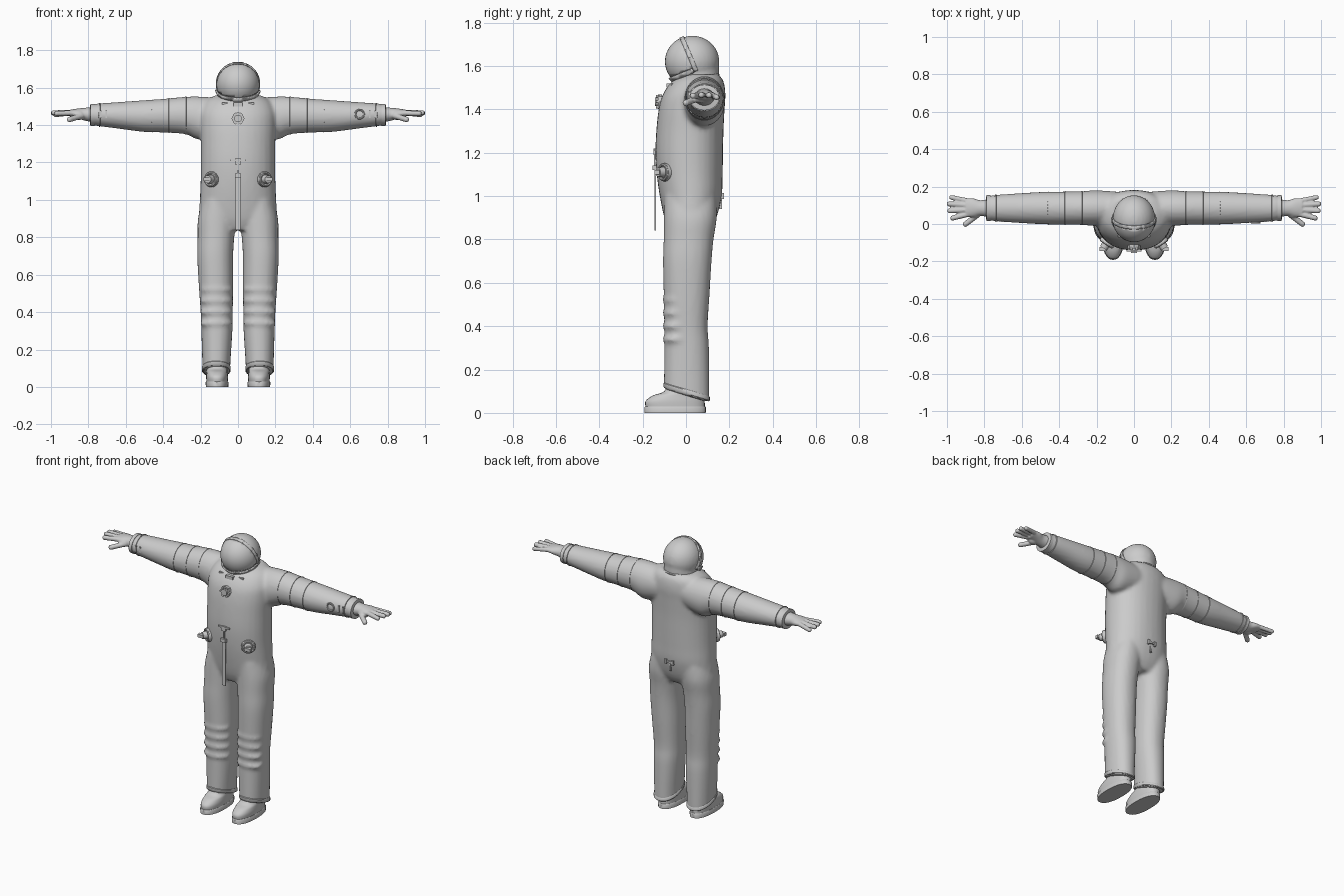
import bpy, bmesh, math
from mathutils import Vector, Matrix

cube = bpy.data.objects.get("Cube")
if cube:
    bpy.data.objects.remove(cube)

grey = bpy.data.materials.new("suit grey")
grey.use_nodes = True
grey.diffuse_color = (0.6, 0.6, 0.6, 1)
grey.node_tree.nodes["Principled BSDF"].inputs["Base Color"].default_value = (0.6, 0.6, 0.6, 1)


def finish(name, bm, voxel=0, smooth=0):
    """Make a shaded object; with a voxel size its pieces blend into one skin."""
    bmesh.ops.recalc_face_normals(bm, faces=bm.faces)
    for f in bm.faces:
        f.smooth = True
    mesh = bpy.data.meshes.new(name)
    bm.to_mesh(mesh)
    bm.free()
    mesh.set_sharp_from_angle(angle=math.radians(40))
    mesh.materials.append(grey)
    ob = bpy.data.objects.new(name, mesh)
    bpy.context.collection.objects.link(ob)
    if voxel:
        mod = ob.modifiers.new("Blend", 'REMESH')
        mod.mode, mod.voxel_size, mod.use_smooth_shade = 'VOXEL', voxel, True
        mod = ob.modifiers.new("Soften", 'SMOOTH')
        mod.factor, mod.iterations = 0.5, smooth
    return ob


def spline(st, steps=4):
    """Catmull-Rom through the stations."""
    out = []
    for i in range(len(st) - 1):
        a, b, c, d = (st[max(0, min(len(st) - 1, i + k))] for k in (-1, 0, 1, 2))
        for j in range(steps):
            t = j / steps
            out.append([q + t / 2 * (r - p + t * (2 * p - 5 * q + 4 * r - s + t * (3 * (q - r) + s - p)))
                        for p, q, r, s in zip(a, b, c, d)])
    return out + [list(st[-1])]


def loft(bm, stations, axis='z', side=1, power=2.0, segs=32):
    """Stations: position on axis, two centre values, two radii."""
    rings = []
    for w, cu, cv, ru, rv in stations:
        ring = []
        for k in range(segs):
            a = math.tau * k / segs
            c, s = math.cos(a), math.sin(a)
            u = cu + ru * math.copysign(abs(c) ** (2 / power), c)
            v = cv + rv * math.copysign(abs(s) ** (2 / power), s)
            ring.append(bm.verts.new((side * u, v, w) if axis == 'z' else (side * w, u, v)))
        rings.append(ring)
    for r0, r1 in zip(rings, rings[1:]):
        for k in range(segs):
            bm.faces.new((r0[k], r0[(k + 1) % segs], r1[(k + 1) % segs], r1[k]))
    bm.faces.new(rings[0])
    bm.faces.new(rings[-1])


def ball(bm, pos, scale, segs=32):
    m = Matrix.Translation(pos) @ Matrix.Diagonal((*scale, 1))
    bmesh.ops.create_uvsphere(bm, u_segments=segs, v_segments=segs // 2, radius=1, matrix=m)


def capsule(bm, p, q, r):
    """Sphere pulled out along its own axis."""
    d = q - p
    verts = bmesh.ops.create_uvsphere(bm, u_segments=14, v_segments=10, radius=r)['verts']
    turn = d.to_track_quat('Z', 'Y')
    for v in verts:
        far = d if v.co.z > r * .01 else Vector()
        v.co = p + far + turn @ v.co


def box(bm, pos, size):
    m = Matrix.Translation(pos) @ Matrix.Diagonal((*size, 1))
    bmesh.ops.create_cube(bm, size=1, matrix=m)


def disc(bm, pos, direction, r, depth, segs=24, r2=None):
    m = Matrix.Translation(pos) @ Vector(direction).to_track_quat('Z', 'Y').to_matrix().to_4x4()
    bmesh.ops.create_cone(bm, cap_ends=True, segments=segs, radius1=r, radius2=r2 or r, depth=depth, matrix=m)


def torus(bm, pos, direction, r, t, segs=32, sides=8):
    q = Vector(direction).to_track_quat('Z', 'Y')
    grid = [[bm.verts.new(Vector(pos) + q @ Vector(((r + t * math.cos(b)) * math.cos(a),
             (r + t * math.cos(b)) * math.sin(a), t * math.sin(b))))
             for b in [math.tau * j / sides for j in range(sides)]]
            for a in [math.tau * i / segs for i in range(segs)]]
    for i in range(segs):
        for j in range(sides):
            n, k = (i + 1) % segs, (j + 1) % sides
            bm.faces.new((grid[i][j], grid[n][j], grid[n][k], grid[i][k]))


def keep_above(bm, point, normal):
    bmesh.ops.bisect_plane(bm, geom=bm.verts[:] + bm.edges[:] + bm.faces[:],
                           plane_co=point, plane_no=normal, clear_inner=True)


TORSO = [(.84, 0, .015, .15, .09), (.9, 0, .02, .205, .12), (1.0, 0, .022, .204, .143),
         (1.1, 0, .017, .2, .152), (1.2, 0, .015, .199, .156), (1.3, 0, .018, .199, .155),
         (1.4, 0, .026, .203, .152), (1.47, 0, .038, .2, .144), (1.53, 0, .055, .17, .118),
         (1.56, 0, .07, .12, .08)]
ARM = spline([(.05, .085, 1.45, .085, .09), (.2, .085, 1.437, .095, .115), (.28, .085, 1.451, .09, .1),
              (.4, .085, 1.45, .088, .09), (.5, .085, 1.448, .086, .085), (.65, .085, 1.452, .077, .07),
              (.75, .085, 1.455, .069, .06), (.79, .085, 1.453, .062, .052)], 8)
LEG = [(.03, .115, .003, .074, .105), (.1, .116, .003, .074, .105), (.3, .113, .003, .083, .103),
       (.4, .114, .0, .086, .1), (.55, .118, .003, .092, .106), (.7, .122, .006, .096, .112),
       (.8, .118, .012, .098, .115), (.9, .112, .02, .102, .122), (1.0, .1, .02, .09, .12)]

# Suit: trousers with knee ribs and a sloping hem, torso and sleeves
bm = bmesh.new()
for s in (1, -1):
    loft(bm, spline(LEG), side=s, power=2.2)
    for z in (.34, .4, .46, .52):
        ball(bm, (s * .116, -.04, z), (.088, .069, .026))
keep_above(bm, (0, 0, .08), (0, .3, 1))
bmesh.ops.holes_fill(bm, edges=[e for e in bm.edges if e.is_boundary])
loft(bm, spline(TORSO), power=2.15)
for s in (1, -1):
    loft(bm, ARM, 'x', s)
finish("suit", bm, voxel=.012, smooth=3)

for s, tag in ((1, "left"), (-1, "right")):
    # Boot with a flat sole
    bm = bmesh.new()
    loft(bm, spline([(.028, .112, -.05, .057, .137), (.055, .112, -.05, .058, .136), (.08, .112, -.035, .056, .118),
                     (.1, .112, -.01, .056, .09), (.15, .112, 0, .058, .08)]), side=s, power=2.3)
    finish(tag + "_boot", bm)
    bm = bmesh.new()
    loft(bm, [(0, .112, -.05, .06, .141), (.025, .112, -.05, .061, .142), (.03, .112, -.05, .058, .138)],
         side=s, power=2.3)
    finish(tag + "_sole", bm)

    # Trouser hem
    bm = bmesh.new()
    loft(bm, [(z, .116, .003, r, r + .03) for z, r in ((.085, .073), (.09, .077), (.105, .077), (.11, .073))],
         side=s, power=2.2)
    for v in bm.verts:
        v.co.z -= .3 * v.co.y
    finish(tag + "_hem", bm)

    # Glove: palm, four fingers, thumb
    bm = bmesh.new()
    loft(bm, spline([(.77, .085, 1.455, .05, .042), (.82, .085, 1.458, .042, .034), (.86, .087, 1.462, .05, .026),
                     (.9, .088, 1.464, .05, .018)]), 'x', s)
    ball(bm, (s * .85, .06, 1.452), (.035, .03, .025), 16)
    for p, q, r in [((.89, .124, 1.464), (.975, .142, 1.455), .0135), ((.89, .1, 1.466), (.987, .107, 1.464), .0145),
                    ((.89, .075, 1.466), (.984, .071, 1.466), .0145), ((.89, .052, 1.464), (.968, .032, 1.462), .0145),
                    ((.835, .05, 1.45), (.9, .0, 1.43), .0155)]:
        flip = Vector((s, 1, 1))
        capsule(bm, flip * Vector(p), flip * Vector(q), r)
    finish(tag + "_glove", bm, voxel=.005, smooth=2)

    # Cuffs and sleeve seam bands
    bm = bmesh.new()
    for lo, hi, g in ((.275, .285, .001), (.365, .372, .002), (.455, .462, .002), (.735, .745, .003),
                      (.765, .79, .004)):
        _, y, z, ry, rz = min(ARM, key=lambda st: abs(st[0] - (lo + hi) / 2))
        loft(bm, [(x, y, z, ry + e, rz + e) for x, e in ((lo, -.003), (lo + .002, g), (hi - .002, g), (hi, -.003))],
             'x', s)
    finish(tag + "_sleeve_bands", bm)

    # Sleeve marks
    bm = bmesh.new()
    for x in (.705, .735):
        box(bm, (s * x, .014, 1.458), (.009, .008, .042))
    if s > 0:
        torus(bm, (.65, .008, 1.458), (0, 1, 0), .023, .005)
    finish(tag + "_sleeve_marks", bm)

    # Hip hose connector
    d = Vector((s * .55, -.83, 0))
    at = Vector((s * .138, -.092, 1.11))
    bm = bmesh.new()
    disc(bm, at + d * .005, d, .042, .02)
    torus(bm, at + d * .016, d, .034, .007)
    disc(bm, at + d * .025, d, .025, .04, r2=.021)
    box(bm, at + d * .05, (.04, .022, .02))
    finish(tag + "_hip_connector", bm)

# Helmet and neck
CENTRE = Vector((0, .03, 1.62))
bm = bmesh.new()
ball(bm, CENTRE, (.113, .124, .119))
loft(bm, spline([(1.49, 0, .045, .125, .115), (1.53, 0, .043, .106, .108), (1.57, 0, .045, .1, .108),
                 (1.64, 0, .05, .09, .098)]))
finish("helmet", bm, voxel=.009, smooth=3)

FRONT, UP = Vector((0, -.92, -.39)), Vector((0, -.38, .92))
HINGE = Vector((0, .03, 1.59))


def shell(name, grow, planes):
    """Part of a sphere kept on the positive side of each plane."""
    bm = bmesh.new()
    ball(bm, CENTRE, (.115 + grow, .126 + grow, .12 + grow), 40)
    for normal, offset in planes:
        keep_above(bm, HINGE + normal.normalized() * offset, normal)
    mod = finish(name, bm).modifiers.new("Thickness", 'SOLIDIFY')
    mod.thickness, mod.offset = .008, -1


shell("visor", .001, [(FRONT, 0), (UP, 0)])
shell("visor_side_rim", .004, [(FRONT, -.02), (-FRONT, 0), (UP, -.02)])
shell("visor_lower_rim", .004, [(UP, -.02), (-UP, 0), (FRONT, 0)])

# Neck ring and latch
bm = bmesh.new()
torus(bm, (0, .04, 1.53), (0, -.25, 1), .108, .011, 48)
box(bm, (0, -.08, 1.51), (.05, .022, .02))
for s in (1, -1):
    box(bm, (s * .07, -.062, 1.515), (.03, .015, .01))
finish("neck_ring", bm)

# Chest dial
bm = bmesh.new()
disc(bm, (0, -.12, 1.435), (0, -1, 0), .034, .02, 8)
disc(bm, (0, -.128, 1.435), (0, -1, 0), .02, .03)
for k in range(6):
    a = math.tau * k / 6
    disc(bm, (.028 * math.cos(a), -.13, 1.435 + .028 * math.sin(a)), (0, -1, 0), .007, .016, 10)
finish("chest_dial", bm)

# Front pull strap with its clasp
bm = bmesh.new()
box(bm, (0, -.142, .985), (.026, .006, .29))
box(bm, (0, -.145, 1.13), (.034, .018, .022))
box(bm, (0, -.143, 1.17), (.01, .008, .07))
box(bm, (0, -.143, 1.205), (.03, .014, .03))
for s in (1, -1):
    box(bm, (s * .025, -.141, 1.212), (.03, .01, .01))
finish("front_strap", bm)

# Rear clip and zip tail
bm = bmesh.new()
box(bm, (0, .167, 1.0), (.05, .014, .012))
for s in (1, -1):
    box(bm, (s * .024, .168, 1.0), (.012, .016, .028))
box(bm, (0, .159, .97), (.012, .012, .06))
finish("rear_clip", bm)
